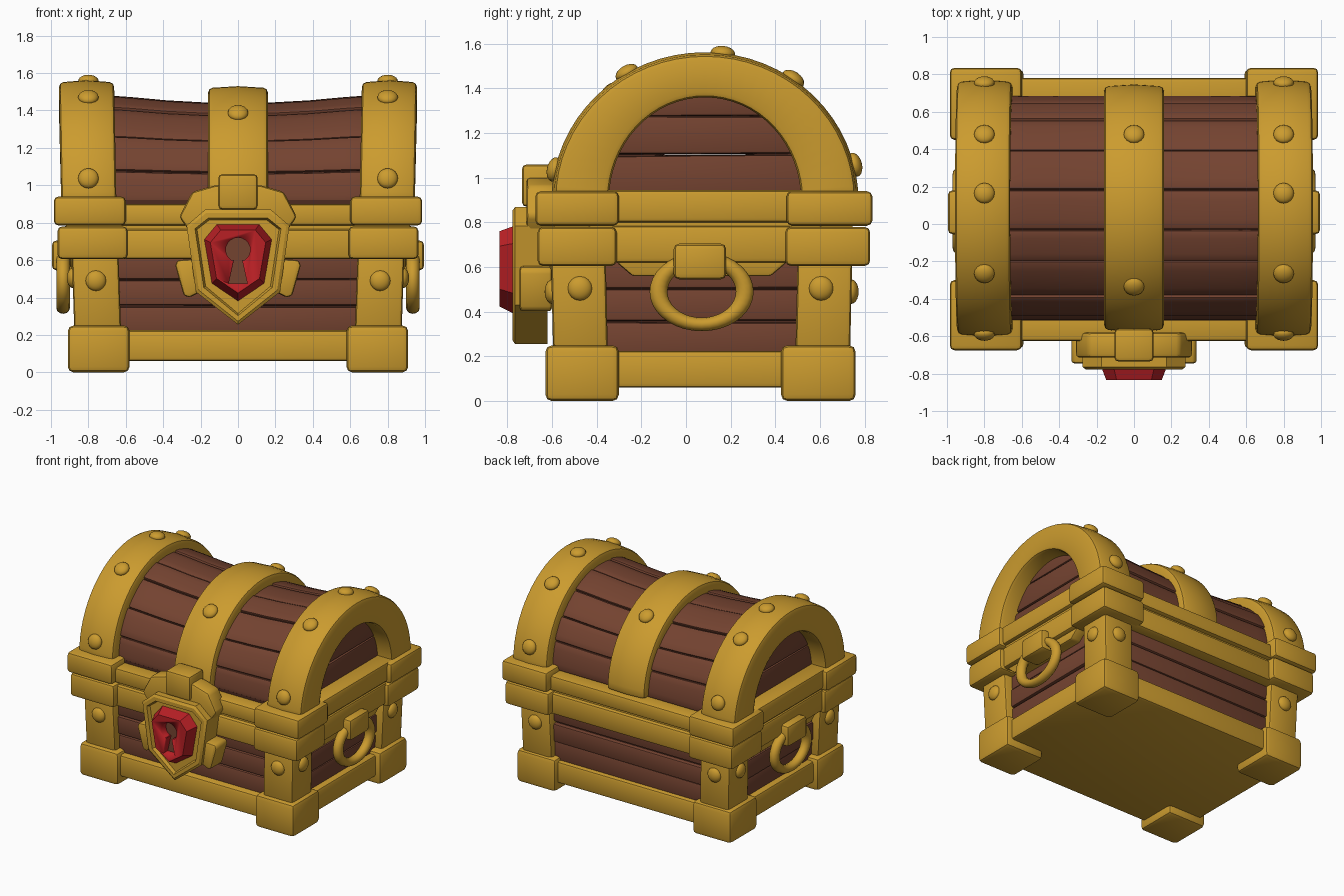
import bpy, bmesh, math, random
from mathutils import Vector

if "Cube" in bpy.data.objects:
    bpy.data.objects.remove(bpy.data.objects["Cube"])

random.seed(4)
CY, Z0 = 0.085, 0.90          # centre of the lid arches


def material(name, rgb):
    m = bpy.data.materials.new(name)
    m.diffuse_color = (*rgb, 1)
    m.use_nodes = True
    m.node_tree.nodes["Principled BSDF"].inputs["Base Color"].default_value = m.diffuse_color
    return m


GOLD = material("gold", (0.60, 0.33, 0.028))
WOOD = material("brown wood", (0.175, 0.056, 0.030))
DARK = material("dark wood gaps", (0.075, 0.024, 0.014))
RED = material("red gem", (0.48, 0.014, 0.018))


def finish(ob, mat, bevel=0.0):
    ob.data.materials.append(mat)
    bpy.ops.object.select_all(action='DESELECT')
    ob.select_set(True)
    bpy.context.view_layer.objects.active = ob
    if bevel:
        b = ob.modifiers.new("bevel", 'BEVEL')
        b.width, b.segments, b.limit_method = bevel, 2, 'ANGLE'
        b.angle_limit = math.radians(35)
        bpy.ops.object.modifier_apply(modifier="bevel")
    bpy.ops.object.shade_smooth_by_angle(angle=math.radians(35))
    return ob


def make(name, bm, mat, bevel=0.0):
    bmesh.ops.recalc_face_normals(bm, faces=bm.faces[:])
    me = bpy.data.meshes.new(name)
    bm.to_mesh(me)
    bm.free()
    ob = bpy.data.objects.new(name, me)
    bpy.context.collection.objects.link(ob)
    return finish(ob, mat, bevel)


def box(name, x, y, z, mat=GOLD, bevel=0.02, jitter=0.0, flare=(0, 0)):
    bm = bmesh.new()
    bmesh.ops.create_cube(bm, size=1)
    for v in bm.verts:
        top = v.co.z > 0
        v.co = Vector([(a + b) / 2 + c * (b - a) for (a, b), c in zip((x, y, z), v.co)])
        v.co.z += random.uniform(-jitter, jitter)
        if top:
            v.co.x += flare[0]
            v.co.y += flare[1]
    return make(name, bm, mat, bevel)


def prism(name, pts, d0, d1, mat=GOLD, bevel=0.0, axis='y', scale=1.0, mid=(0, 0), rim=False):
    """Outline (across, z) pushed from depth d0 to d1; the d1 end may be scaled about mid."""
    bm = bmesh.new()
    rings = []
    for d, s in ((d0, 1.0), (d1, scale)):
        ring = []
        for u, z in pts:
            u, z = mid[0] + (u - mid[0]) * s, mid[1] + (z - mid[1]) * s
            ring.append(bm.verts.new((u, d, z) if axis == 'y' else (d, u, z)))
        rings.append(ring)
    bm.faces.new(rings[0])
    front = bm.faces.new(rings[1])
    for i in range(len(pts)):
        j = (i + 1) % len(pts)
        bm.faces.new((rings[0][i], rings[0][j], rings[1][j], rings[1][i]))
    bmesh.ops.recalc_face_normals(bm, faces=bm.faces[:])
    if rim:
        bmesh.ops.inset_region(bm, faces=[front], thickness=0.018, depth=0.012)
        bmesh.ops.inset_region(bm, faces=[front], thickness=0.03)
        bmesh.ops.inset_region(bm, faces=[front], thickness=0.012, depth=-0.025)
    return make(name, bm, mat, bevel)


def arch(name, xs, outer, inner, mat=GOLD, a0=0.0, a1=math.pi, n=32, bevel=0.02,
         crown=0.0, lean=0.0, sag=0.0):
    bm = bmesh.new()
    rings = []
    for i in range(n + 1):
        a = a0 + (a1 - a0) * i / n
        ring = []
        for (ry, rz), row in ((outer, xs), (inner, xs[::-1])):
            for k, x in enumerate(row):
                c = crown if 0 < k < len(row) - 1 and row is xs else 0
                dip = sag * max(0, 1 - (x / 0.68) ** 2)
                ring.append(bm.verts.new((x + lean * math.sin(a), CY - (ry + c) * math.cos(a),
                                          Z0 + (rz + c - dip) * math.sin(a))))
        rings.append(ring)
    m = len(rings[0])
    for p, q in zip(rings, rings[1:]):
        for k in range(m):
            bm.faces.new((p[k], p[(k + 1) % m], q[(k + 1) % m], q[k]))
    bm.faces.new(rings[0])
    bm.faces.new(rings[-1])
    return make(name, bm, mat, bevel)


def stud(name, pos, normal):
    bpy.ops.mesh.primitive_uv_sphere_add(segments=16, ring_count=10, radius=0.055, location=pos)
    ob = bpy.context.object
    ob.name = name
    ob.scale = (1, 1, 0.6)
    ob.rotation_euler = Vector(normal).to_track_quat('Z', 'Y').to_euler()
    finish(ob, GOLD)


def lid_stud(name, x, y, r):
    c = (CY - y) / r[0]
    s = math.sqrt(max(0, 1 - c * c))
    stud(name, (x, y, Z0 + r[1] * s), (0, -c / r[0], s / r[1]))


def span(s, a, b):
    return tuple(sorted((s * a, s * b)))


# Base slab, wooden core and golden belt
box("base_slab", (-0.87, 0.87), (-0.595, 0.725), (0.06, 0.225))
box("body_core", (-0.80, 0.80), (-0.515, 0.665), (0.15, 0.92), DARK, 0)
box("belt_core", (-0.92, 0.92), (-0.59, 0.745), (0.63, 0.88), GOLD, 0)

# Body planks
rows = [(0.20, 0.355), (0.36, 0.495), (0.50, 0.66)]
for i, z in enumerate(rows):
    box("front_plank", (-0.78, 0.78), (-0.54 - 0.008 * (i % 2), -0.45), z, WOOD, 0.012, 0.008)
    box("back_plank", (-0.78, 0.78), (0.6, 0.69 + 0.008 * (i % 2)), z, WOOD, 0.012, 0.008)
    for s in (-1, 1):
        box("side_plank", span(s, 0.74, 0.82 + 0.008 * (i % 2)), (-0.5, 0.65), z, WOOD, 0.012, 0.008)

# Front and back belt rails
for z, d in (((0.605, 0.765), 0.0), ((0.785, 0.90), 0.005)):
    box("front_rail", (-0.75, 0.75), (-0.62 - d, -0.45), z)
    box("back_rail", (-0.75, 0.75), (0.60, 0.775 + d), z)

for s in (-1, 1):
    # Side belt rails and the plate behind the handle
    box("side_lower_rail", span(s, 0.80, 0.935), (-0.45, 0.62), (0.62, 0.785))
    box("side_upper_rail", span(s, 0.80, 0.95), (-0.45, 0.62), (0.80, 0.945))
    prism("handle_plate", [(-0.32, 0.66), (-0.31, 0.62), (-0.24, 0.56), (0.38, 0.56), (0.45, 0.62), (0.46, 0.66)],
          s * 0.80, s * 0.90, bevel=0.012, axis='x')
    # Corner feet, posts and belt brackets
    for f, (foot, post, low, up) in ((-1, ((-0.63, -0.30), (-0.595, -0.35), (-0.665, -0.31), (-0.675, -0.30))),
                                     (1, ((0.425, 0.76), (0.49, 0.735), (0.445, 0.825), (0.45, 0.835)))):
        box("corner_foot", span(s, 0.58, 0.91), foot, (0, 0.25), bevel=0.03)
        box("corner_post", span(s, 0.625, 0.875), post, (0.22, 0.66), flare=(s * 0.015, f * 0.01))
        box("lower_bracket", span(s, 0.59, 0.965), low, (0.605, 0.78), bevel=0.025)
        box("upper_bracket", span(s, 0.60, 0.985), up, (0.785, 0.94), bevel=0.025)
        stud("post_stud", (s * 0.76, -0.60 if f < 0 else 0.74, 0.49), (0, f, 0))
        stud("post_side_stud", (s * 0.882, -0.475 if f < 0 else 0.605, 0.505), (s, 0, 0))
    # Handle ring and its clasp
    bpy.ops.mesh.primitive_torus_add(major_radius=0.193, minor_radius=0.04, major_segments=36, minor_segments=12,
                                     location=(s * 0.935, 0.07, 0.49), rotation=(0, math.pi / 2, 0))
    ring = bpy.context.object
    ring.name = "handle_ring"
    ring.scale = (0.76, 1, 0.9)
    finish(ring, GOLD)
    box("handle_clasp", span(s, 0.84, 0.995), (-0.055, 0.18), (0.545, 0.705), bevel=0.025)
    # Lid end planks and end band
    for z, w in (((0.90, 1.10), 0.54), ((1.105, 1.27), 0.48), ((1.275, 1.43), 0.34)):
        box("lid_end_plank", span(s, 0.74, 0.825), (CY - w, CY + w), z, WOOD, 0.012, 0.006)
    arch("lid_end_band", [s * 0.65, s * 0.80, s * 0.945], (0.675, 0.65), (0.43, 0.46),
         crown=0.012, lean=s * 0.012, bevel=0.025)
    for y in (-0.59, -0.265, 0.165, 0.48, 0.755):
        lid_stud("lid_band_stud", s * 0.80, y, (0.69, 0.662))

# Lid middle band
arch("lid_middle_band", [-0.16, 0, 0.16], (0.652, 0.62), (0.5, 0.5), crown=0.01, bevel=0.025)
for y in (-0.335, 0.48):
    lid_stud("lid_middle_stud", 0, y, (0.662, 0.63))

# Lid planks, sagging a little towards the middle
xs = [-0.76 + 0.19 * k for k in range(9)]
arch("lid_core", xs, (0.585, 0.57), (0.3, 0.3), DARK, bevel=0, sag=0.045)
cuts = [0] + [math.pi * (k + random.uniform(-0.12, 0.12)) / 9 for k in range(1, 9)] + [math.pi]
for k, (a, b) in enumerate(zip(cuts, cuts[1:])):
    d = 0.008 * (k % 2)
    arch("lid_plank", xs, (0.60 + d, 0.585 + d), (0.5, 0.5), WOOD, a + 0.006, b - 0.006, 4, 0.01, sag=0.045)


def mirrored(half):
    """Complete a right-hand outline across x = 0."""
    return half + [(-x, z) for x, z in reversed(half) if x > 0]


# Lock: crest, hinge block, wings and shield
prism("lock_crest", mirrored([(0.22, 0.70), (0.315, 0.83), (0.245, 0.965), (0.12, 1.0)]), -0.58, -0.715, bevel=0.02)
box("lock_hinge_block", (-0.105, 0.105), (-0.735, -0.56), (0.87, 1.06), bevel=0.022)
for s in (-1, 1):
    prism("lock_wing", [(s * x, z) for x, z in ((0.16, 0.61), (0.325, 0.60), (0.335, 0.57), (0.29, 0.41),
                                                (0.26, 0.40), (0.16, 0.45))], -0.60, -0.745, bevel=0.015)
prism("lock_shield", mirrored([(0, 0.255), (0.225, 0.43), (0.275, 0.785), (0.175, 0.87)]), -0.62, -0.765, rim=True)

# Faceted gem with a sunken keyhole
gem = prism("lock_gem", mirrored([(0, 0.355), (0.155, 0.46), (0.20, 0.72), (0.125, 0.81)]), -0.70, -0.835,
            RED, scale=0.74, mid=(0, 0.62))
hole = [(0.05, 0.475), (0.022, 0.60)]
hole += [(0.065 * math.sin(t), 0.655 - 0.065 * math.cos(t)) for t in [0.5 + 0.33 * k for k in range(8)]]
hole = mirrored(hole + [(0, 0.72)])
cutter = prism("keyhole_cutter", hole, -0.775, -0.90, RED)
cut = gem.modifiers.new("keyhole", 'BOOLEAN')
cut.operation, cut.object, cut.solver = 'DIFFERENCE', cutter, 'EXACT'
bpy.context.view_layer.objects.active = gem
bpy.ops.object.modifier_apply(modifier="keyhole")
bpy.data.objects.remove(cutter)
prism("keyhole_floor", hole, -0.772, -0.779, WOOD)
